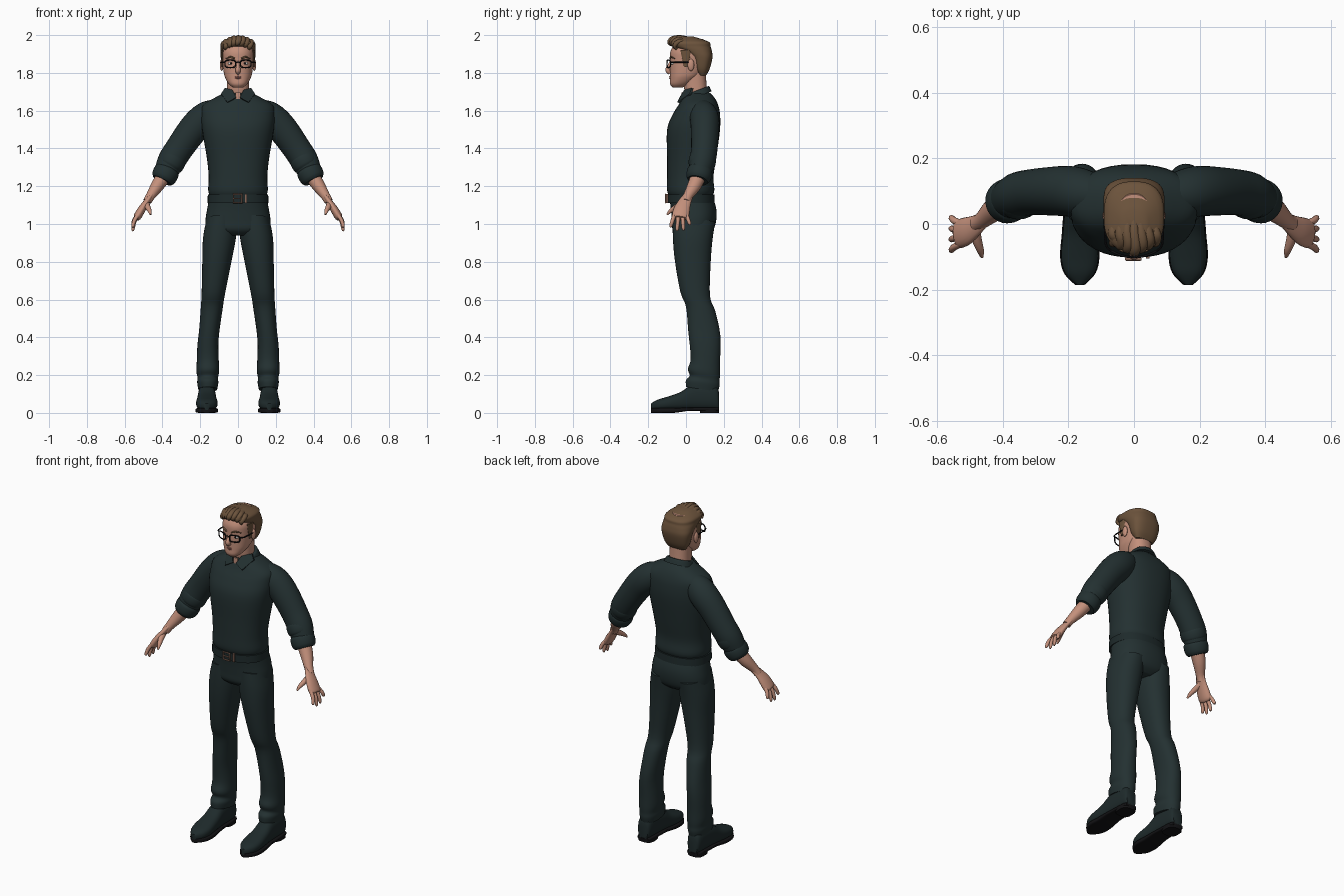
import bpy
import bmesh
import math
from mathutils import Vector

default_cube = bpy.data.objects.get("Cube")
if default_cube:
    bpy.data.objects.remove(default_cube, do_unlink=True)

X, Y, Z = Vector((1, 0, 0)), Vector((0, 1, 0)), Vector((0, 0, 1))
parts = []


def material(name, red, green, blue):
    mat = bpy.data.materials.new(name)
    mat.use_nodes = True
    mat.diffuse_color = (red, green, blue, 1)
    shader = mat.node_tree.nodes["Principled BSDF"]
    shader.inputs["Base Color"].default_value = mat.diffuse_color
    shader.inputs["Roughness"].default_value = .8
    return mat


cloth = material("dark_green_cloth", .017, .03, .031)
leather = material("dark_leather", .013, .023, .024)
skin = material("skin", .55, .28, .2)
lip_color = material("lips", .38, .15, .12)
hair_brown = material("hair_brown", .15, .087, .045)
black = material("black", .006, .006, .007)
white = material("eye_white", .75, .75, .73)
bronze = material("bronze", .25, .14, .1)


def finish(name, bm, mat):
    """Turn a bmesh into a named object with one material."""
    bmesh.ops.recalc_face_normals(bm, faces=bm.faces)
    mesh = bpy.data.meshes.new(name)
    bm.to_mesh(mesh)
    bm.free()
    mesh.materials.append(mat)
    obj = bpy.data.objects.new(name, mesh)
    bpy.context.collection.objects.link(obj)
    parts.append(obj)


def refine(rows, steps=4, closed=False):
    """Catmull-Rom interpolation of every column of a table."""
    count, result = len(rows), []

    def pick(i):
        return rows[i % count] if closed else rows[min(max(i, 0), count - 1)]

    for i in range(count if closed else count - 1):
        for k in range(steps):
            t = k / steps
            result.append([
                b + t * ((c - a) + t * ((2 * a - 5 * b + 4 * c - d) + t * (3 * (b - c) + d - a))) / 2
                for a, b, c, d in zip(pick(i - 1), pick(i), pick(i + 1), pick(i + 2))])
    return result if closed else result + [list(rows[-1])]


def skin_rings(name, rings, mat, sides=24, power=2, closed=False):
    """Bridge superellipse rings given as centre, half axis, half axis."""
    bm = bmesh.new()
    loops = []
    for centre, u, v in rings:
        loop = []
        for k in range(sides):
            angle = math.tau * k / sides
            c, s = math.cos(angle), math.sin(angle)
            c = math.copysign(abs(c) ** (2 / power), c)
            s = math.copysign(abs(s) ** (2 / power), s)
            loop.append(bm.verts.new(centre + u * c + v * s))
        loops.append(loop)
    pairs = list(zip(loops, loops[1:]))
    if closed:
        pairs.append((loops[-1], loops[0]))
    else:
        bm.faces.new(loops[0])
        bm.faces.new(loops[-1])
    for low, high in pairs:
        for k in range(sides):
            j = (k + 1) % sides
            bm.faces.new((low[k], low[j], high[j], high[k]))
    finish(name, bm, mat)


def column(name, rows, mat, centre=lambda z: 0, power=2.3, tilt=0, sides=40):
    """Upright loft; each row is height, half width, front y, back y."""
    rings = []
    for z, half, front, back in refine(rows):
        depth = (back - front) / 2
        middle = Vector((centre(z), (front + back) / 2, z))
        rings.append((middle, X * half, Vector((0, depth, depth * tilt))))
    skin_rings(name, rings, mat, sides, power)


def tube(name, path, radii, mat, side=1, ref=Y, flat=1, sides=16, steps=4, closed=False):
    """Swept loft along a path; radii is one value or one per point."""
    if not isinstance(radii, (list, tuple)):
        radii = [radii] * len(path)
    rows = refine([(*point, radius) for point, radius in zip(path, radii)], steps, closed)
    points = [Vector((side * x, y, z)) for x, y, z, radius in rows]
    rings, last = [], len(points) - 1
    for i, row in enumerate(rows):
        after = points[(i + 1) % len(points)] if closed else points[min(i + 1, last)]
        before = points[i - 1] if closed else points[max(i - 1, 0)]
        tangent = (after - before).normalized()
        v = (ref - tangent * ref.dot(tangent)).normalized()
        rings.append((points[i], v * row[-1], tangent.cross(v) * row[-1] * flat))
    skin_rings(name, rings, mat, sides, closed=closed)


def ball(name, place, size, mat):
    bm = bmesh.new()
    bmesh.ops.create_uvsphere(bm, u_segments=16, v_segments=10, radius=1)
    bmesh.ops.scale(bm, vec=size, verts=bm.verts)
    bmesh.ops.translate(bm, vec=place, verts=bm.verts)
    finish(name, bm, mat)


def box(name, place, size, mat):
    bm = bmesh.new()
    bmesh.ops.create_cube(bm, size=1)
    bmesh.ops.scale(bm, vec=size, verts=bm.verts)
    bmesh.ops.translate(bm, vec=place, verts=bm.verts)
    finish(name, bm, mat)


def collar_wing(side):
    bm = bmesh.new()
    outline = ((.01, -.035, 1.67), (.056, -.046, 1.645), (.09, .02, 1.69), (.07, .03, 1.72), (.03, -.01, 1.71))
    front = [bm.verts.new((x * side, y, z)) for x, y, z in outline]
    back = [bm.verts.new(vert.co + Y * .009 - Z * .004) for vert in front]
    bm.faces.new(front)
    bm.faces.new(back)
    for i in range(len(front)):
        j = (i + 1) % len(front)
        bm.faces.new((front[i], front[j], back[j], back[i]))
    finish("collar_wing", bm, cloth)


# Shirt body, hips and belt
column("shirt_body", [
    (1.15, .15, -.09, .14), (1.18, .158, -.1, .15), (1.25, .155, -.1, .145), (1.35, .165, -.1, .16),
    (1.5, .19, -.1, .18), (1.58, .195, -.07, .18), (1.63, .185, -.04, .17),
    (1.67, .12, -.02, .15), (1.7, .06, 0, .12)], cloth)
column("trouser_hips", [(1.15, .15, -.09, .14), (1.08, .163, -.08, .16), (1.02, .172, -.075, .16),
                        (.97, .165, -.07, .145), (.94, .1, -.04, .11)], cloth)
column("belt", [(1.11, .161, -.1, .152), (1.155, .16, -.1, .15)], leather)
buckle = [(x, -.107, z) for x, z in ((-.024, 1.113), (-.024, 1.157), (.02, 1.157), (.02, 1.113))]
tube("belt_buckle", buckle, .005, bronze, closed=True, steps=1, sides=8)
box("buckle_pin", (-.005, -.109, 1.135), (.04, .006, .006), bronze)
box("belt_keeper", (.042, -.099, 1.135), (.01, .012, .048), bronze)

# Neck and collar
column("neck", [(1.62, .06, .01, .12), (1.72, .058, -.01, .11), (1.8, .06, -.01, .105)], skin)
column("collar_band", [(1.675, .085, -.01, .135), (1.7, .074, -.01, .125), (1.708, .066, 0, .12)], cloth, tilt=.38)
box("open_neck", (0, -.02, 1.678), (.024, .008, .036), skin)

# Head, nose and mouth
column("head", [
    (1.722, .026, -.07, -.02), (1.74, .048, -.084, .02), (1.77, .066, -.084, .06), (1.8, .075, -.084, .09),
    (1.87, .083, -.084, .125), (1.92, .082, -.08, .128), (1.98, .05, -.04, .09)], skin)
tube("nose", [(0, -.078, 1.865), (0, -.088, 1.84), (0, -.096, 1.815), (0, -.084, 1.8)],
     (.007, .009, .014, .011), skin, ref=X)
for level in (1.779, 1.772):
    tube("lip", [(-.026, -.077, 1.775), (0, -.085, level), (.026, -.077, 1.775)],
         (.001, .004, .001), lip_color, sides=10)

# Hair cap with swept locks
column("hair_cap", [
    (1.785, .058, .07, .105), (1.82, .078, .045, .125), (1.88, .091, .025, .14), (1.915, .093, -.02, .137),
    (1.94, .092, -.07, .13), (1.965, .086, -.083, .12), (1.992, .035, -.05, .04)], hair_brown, power=2.6)
for i in range(-3, 4):
    x = i * .021
    bend = abs(x) * .45
    drop = i * i * .0022
    tube("hair_lock", [
        (x - .006, bend - .078, 1.945 - drop), (x, bend - .088, 1.962 - drop),
        (x + .005, bend - .07, 1.982 - drop), (x, -.02, 1.987 - drop), (x * .7, .05, 1.974 - drop)],
        (.007, .014, .016, .015, .008), hair_brown, ref=X, flat=.8, sides=12)
tube("glasses_bridge", [(-.013, -.099, 1.853), (0, -.101, 1.857), (.013, -.099, 1.853)], .003, black, sides=8)

for side in (1, -1):
    collar_wing(side)

    # Eyes, brows, ears and sideburns
    ball("eye", (.037 * side, -.069, 1.85), (.015, .011, .008), white)
    ball("iris", (.037 * side, -.077, 1.85), (.006, .005, .006), black)
    tube("eyebrow", [(.016, -.084, 1.875), (.04, -.079, 1.884), (.064, -.06, 1.876)],
         (.004, .005, .002), hair_brown, side, sides=8)
    ball("ear", (.086 * side, .026, 1.842), (.01, .018, .032), skin)
    column("sideburn", [(1.83, .005, -.01, .01), (1.92, .007, -.03, .03)], hair_brown,
           centre=lambda z: .082 * side, sides=12)

    # Glasses rims wrap back with distance from the middle
    rim = []
    for k in range(24):
        angle = math.tau * k / 24
        c, s = math.cos(angle), math.sin(angle)
        x = .041 + .028 * math.copysign(abs(c) ** .6, c)
        rim.append((x, 4 * x * x - .101, 1.848 + .02 * math.copysign(abs(s) ** .6, s)))
    tube("glasses_rim", rim, .0035, black, side, sides=8, steps=1, closed=True)
    tube("glasses_temple", [(.069, -.082, 1.857), (.086, -.06, 1.857), (.089, .02, 1.856)],
         .0035, black, side, ref=X, sides=8)

    # Sleeve, with a cuff whose rolls swell and taper along its axis
    tube("sleeve", [(.1, .085, 1.6), (.155, .093, 1.575), (.2, .1, 1.54), (.25, .1, 1.485),
                    (.31, .097, 1.4), (.355, .087, 1.33), (.395, .066, 1.245)],
         (.06, .074, .077, .074, .07, .068, .053), cloth, side, flat=1.06, sides=28)
    cuff_start, cuff_end = Vector((.335, .093, 1.36)), Vector((.402, .062, 1.23))
    cuff_path, cuff_radii = [], []
    for k in range(13):
        t = k / 12
        cuff_path.append(cuff_start.lerp(cuff_end, t))
        cuff_radii.append(.062 - .008 * t + .012 * abs(math.sin(math.tau * t)) ** .5)
    tube("rolled_cuff", cuff_path, cuff_radii, cloth, side, sides=28, steps=2)

    # Forearm, palm, splayed fingers and thumb
    tube("forearm", [(.385, .07, 1.265), (.425, .045, 1.205), (.462, .012, 1.15), (.48, 0, 1.12)],
         (.042, .037, .026, .024), skin, side, flat=.95, sides=20)
    tube("palm", [(.46, .012, 1.15), (.485, -.007, 1.115), (.51, -.022, 1.077), (.532, -.03, 1.04), (.54, -.032, 1.03)],
         (.026, .034, .043, .044, .034), skin, side, flat=.48, sides=20)
    for i, reach in enumerate((.055, .084, .088, .068)):
        root = Vector((.528, .002 - .021 * i, 1.05))
        tip = Vector((.556, .022 - .035 * i, 1.05 - reach))
        path = [root.lerp(tip, t) + X * .03 * t * (1 - t) for t in (0, .45, .85, 1)]
        tube("finger", path, (.011, .0105, .009, .004), skin, side, sides=10)
    tube("thumb", [(.485, -.015, 1.11), (.478, -.05, 1.09), (.468, -.08, 1.07), (.463, -.1, 1.05)],
         (.016, .015, .011, .005), skin, side, ref=X, sides=12)

    # Trouser leg
    column("trouser_leg", [
        (1.03, .078, -.07, .155), (.93, .087, -.07, .14), (.8, .077, -.06, .13), (.63, .062, -.03, .127),
        (.55, .058, 0, .155), (.42, .054, .012, .182), (.28, .058, .025, .18), (.22, .06, .01, .18),
        (.185, .054, .02, .178), (.16, .056, 0, .178), (.125, .05, 0, .17)], cloth,
        centre=lambda z: side * min(.16, .2 - .11 * z), power=2.2, tilt=-.15)

    # Shoe and sole share one outline of y, half width and top
    shoe, sole = [], []
    for y, half, top in refine([
            (.174, .03, .11), (.15, .042, .15), (.04, .047, .15), (-.03, .052, .11),
            (-.1, .057, .085), (-.15, .045, .07), (-.185, .012, .05)]):
        shoe.append((Vector((.165 * side, y, top / 2 + .007)), X * half, Z * (top / 2 - .007)))
        arch = max(0, min(.015, y / 5 + .012))
        sole.append((Vector((.165 * side, y, arch / 2 + .013)), X * (half + .003), Z * (.013 - arch / 4)))
    skin_rings("shoe", shoe, leather, power=2.5)
    skin_rings("shoe_sole", sole, black, power=5)
    column("shoe_heel", [(0, .046, .075, .174), (.024, .047, .07, .176)], black,
           centre=lambda z: .165 * side, power=3)

# Smooth shading with sharp edges kept
bpy.ops.object.select_all(action="DESELECT")
for obj in parts:
    obj.select_set(True)
bpy.context.view_layer.objects.active = parts[0]
bpy.ops.object.shade_smooth_by_angle(angle=math.radians(45))
